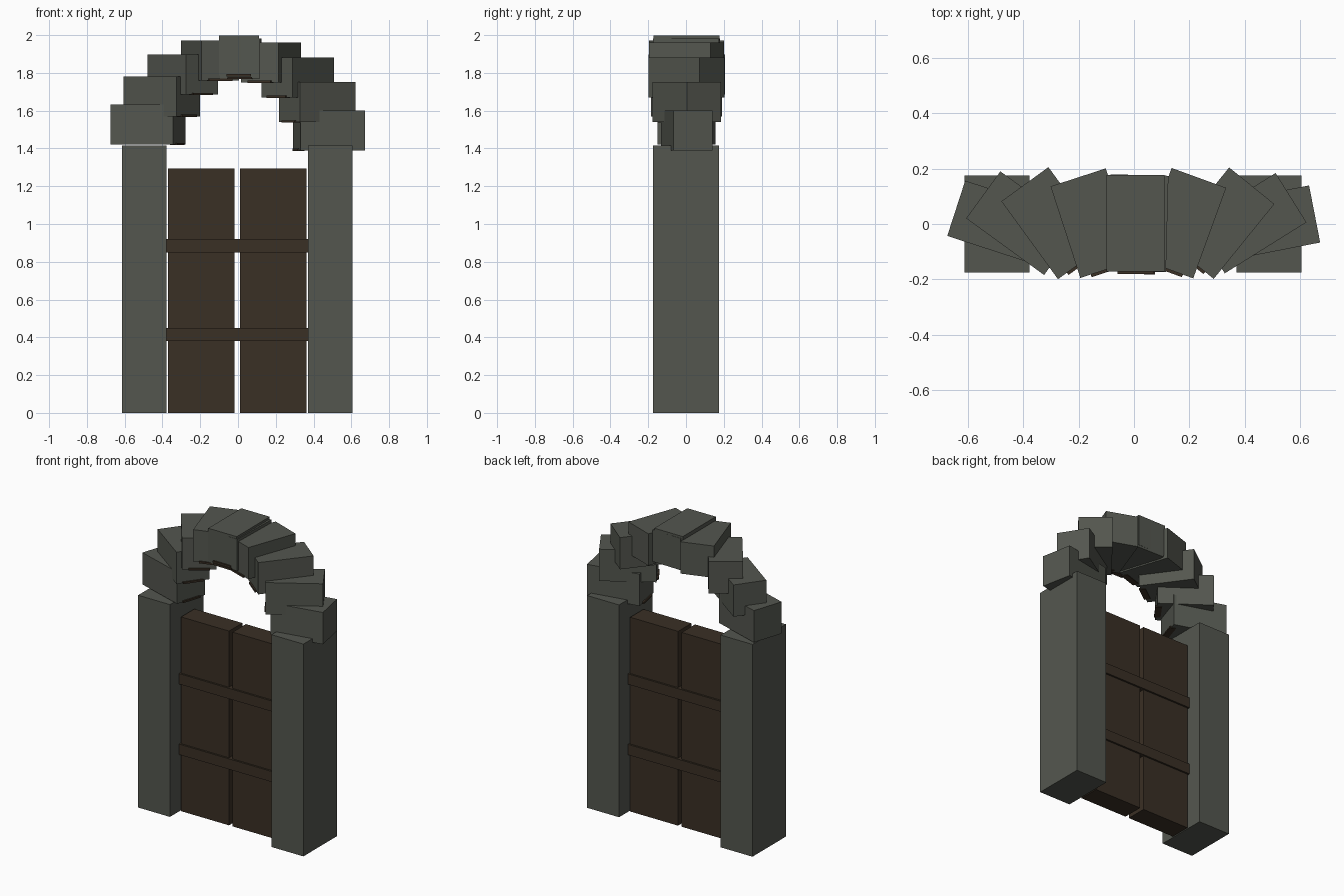
import bpy, math
from mathutils import Matrix

if "Cube" in bpy.data.objects:
    bpy.data.objects.remove(bpy.data.objects["Cube"])


def material(name, rgb):
    m = bpy.data.materials.new(name)
    m.diffuse_color = (*rgb, 1)
    m.use_nodes = True
    m.node_tree.nodes["Principled BSDF"].inputs["Base Color"].default_value = m.diffuse_color
    return m


STONE = material("grey_stone", (0.088, 0.094, 0.078))
WOOD = material("dark_wood", (0.042, 0.029, 0.018))


def box(name, size, centre, mat, turn=0, offset=(0, 0, 0)):
    """Box turned about z at centre; offset is in the turned frame."""
    bpy.ops.mesh.primitive_cube_add(size=1)
    ob = bpy.context.object
    ob.name = name
    ob.data.transform(Matrix.Translation(offset) @ Matrix.Diagonal((*size, 1)))
    ob.location = centre
    ob.rotation_euler.z = math.radians(turn)
    ob.data.materials.append(mat)
    return ob


# Pillars and door leaves, either side of the centre line
MID = -0.004
for side, s in (("left", -1), ("right", 1)):
    box(f"{side}_pillar", (0.235, 0.352, 1.415), (MID + s * 0.492, 0, 0.7075), STONE)
    box(f"{side}_door", (0.353, 0.14, 1.295), (MID + s * 0.19, 0, 0.6475), WOOD)

# Cross bars that wrap both door leaves
for i, z in enumerate((0.415, 0.885)):
    box(f"door_bar_{i + 1}", (0.75, 0.164, 0.07), (MID, 0, z), WOOD)

# Arch stones: x centre, bottom height, turn about z
stones = [
    (-0.477, 1.42, 72), (-0.404, 1.57, 54), (-0.292, 1.685, 36),
    (-0.148, 1.76, 18), (0.005, 1.785, 0), (0.015, 1.77, -1.5),
    (0.175, 1.75, -20), (0.316, 1.67, -39), (0.420, 1.54, -58),
    (0.482, 1.39, -79),
]
W, D, H = 0.21, 0.348, 0.212
for i, (x, z, turn) in enumerate(stones):
    box(f"arch_stone_{i + 1}", (W, D, H), (x, 0.003, z + H / 2), STONE, turn)
    # Thin wooden lip showing under the front edge
    box(f"arch_lip_{i + 1}", (0.13, 0.04, 0.012), (x, 0.003, z), WOOD, turn,
        (0, -D / 2 + 0.01, 0.003))
